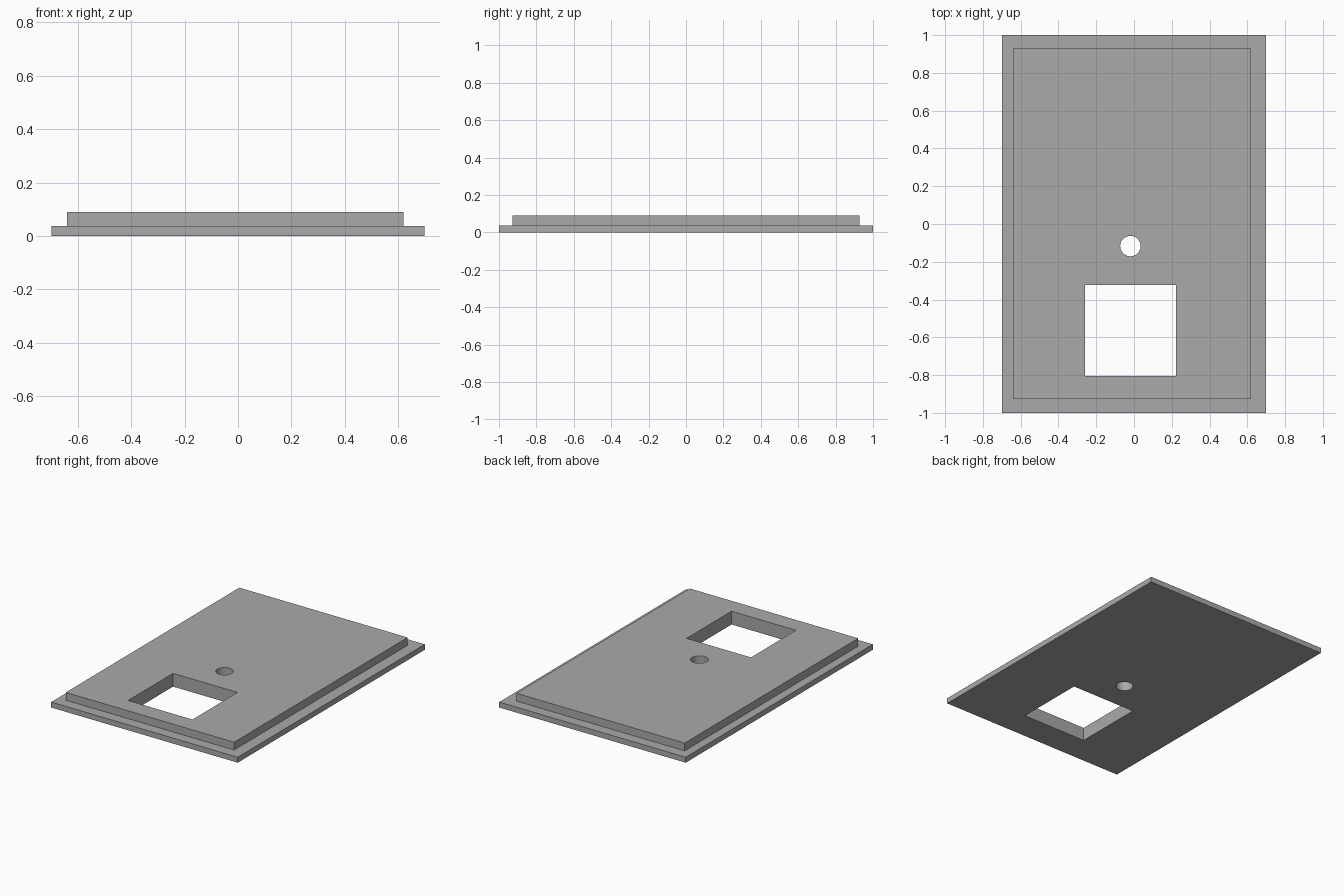
import bpy

cube = bpy.data.objects.get("Cube")
if cube:
    bpy.data.objects.remove(cube, do_unlink=True)

grey = bpy.data.materials.new("plain grey")
grey.use_nodes = True
grey.diffuse_color = (0.4, 0.4, 0.4, 1)
grey.node_tree.nodes["Principled BSDF"].inputs["Base Color"].default_value = (0.4, 0.4, 0.4, 1)


def box(name, x0, x1, y0, y1, z0, z1):
    bpy.ops.mesh.primitive_cube_add(size=1, location=((x0 + x1) / 2, (y0 + y1) / 2, (z0 + z1) / 2))
    ob = bpy.context.object
    ob.name = name
    ob.scale = (x1 - x0, y1 - y0, z1 - z0)
    bpy.ops.object.transform_apply(location=False, rotation=False, scale=True)
    ob.data.materials.append(grey)
    return ob


def combine(target, tool, operation):
    mod = target.modifiers.new(operation.lower(), "BOOLEAN")
    mod.operation = operation
    mod.solver = "EXACT"
    mod.object = tool
    bpy.context.view_layer.objects.active = target
    bpy.ops.object.modifier_apply(modifier=mod.name)
    bpy.data.objects.remove(tool, do_unlink=True)


# Wide flange with the raised lip, slightly off centre
panel = box("cover_panel", -0.698, 0.698, -1, 1, 0, 0.037)
lip = box("raised_lip", -0.64, 0.62, -0.927, 0.928, 0.01, 0.09)
combine(panel, lip, "UNION")

# Square window
window = box("window_cutter", -0.26, 0.222, -0.804, -0.323, -0.1, 0.2)
combine(panel, window, "DIFFERENCE")

# Round hole
bpy.ops.mesh.primitive_cylinder_add(vertices=48, radius=0.054, depth=0.4, location=(-0.019, -0.117, 0.05))
hole = bpy.context.object
hole.name = "hole_cutter"
hole.data.materials.append(grey)
combine(panel, hole, "DIFFERENCE")

# Smooth hole wall, sharp edges elsewhere
bpy.ops.object.select_all(action="DESELECT")
panel.select_set(True)
bpy.context.view_layer.objects.active = panel
bpy.ops.object.shade_smooth_by_angle()
